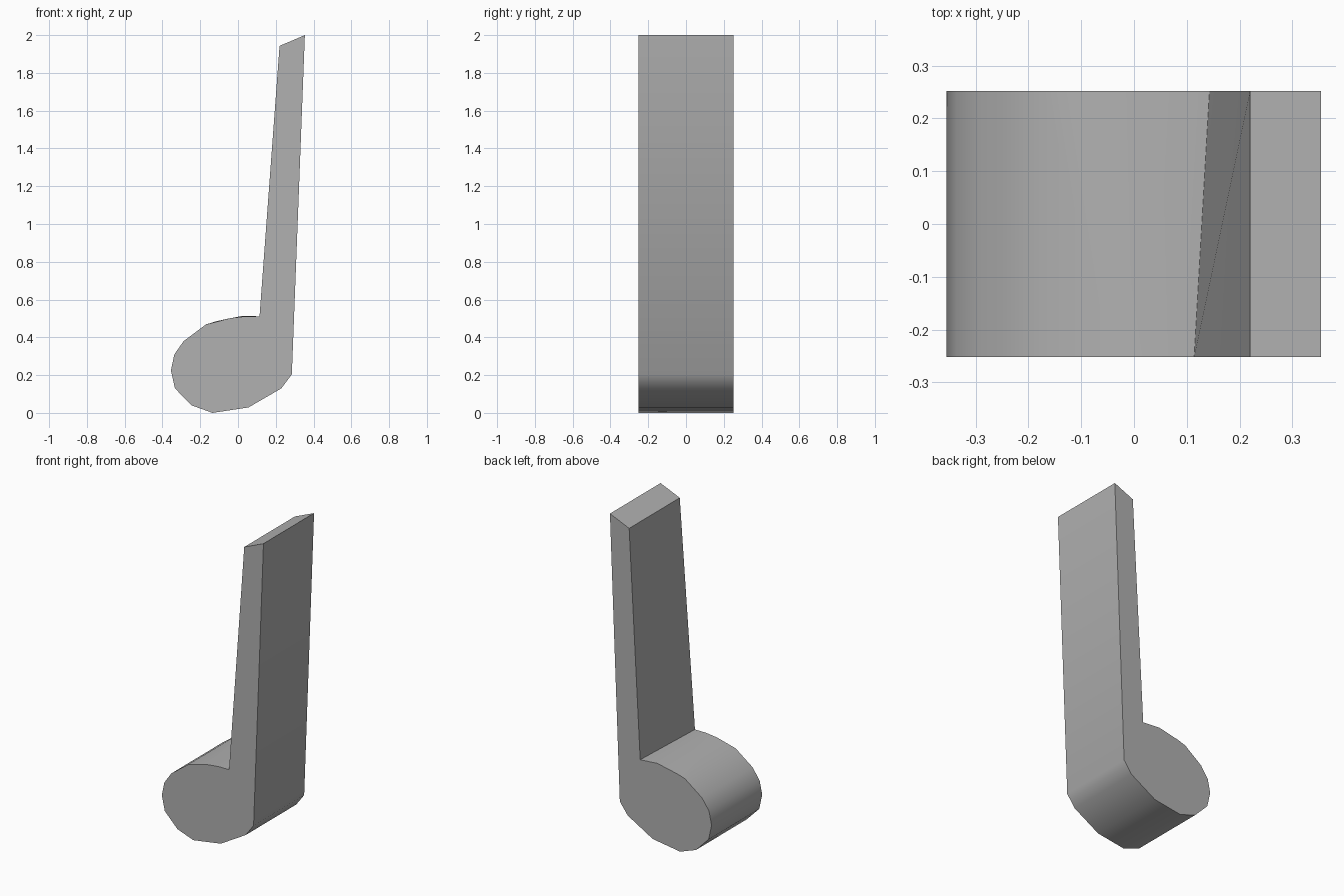
import bpy, bmesh, math

if "Cube" in bpy.data.objects:
    bpy.data.objects.remove(bpy.data.objects["Cube"])

# Outline shared by both end faces: left side of head, underside, right of stem, stem tip
shared = [(-.17, .468), (-.288, .38), (-.337, .31), (-.355, .225), (-.334, .13),
          (-.246, .04), (-.135, 0), (.056, .029), (.23, .13), (.285, .204),
          (.354, 2.0), (.22, 1.943)]
# Top of the head differs slightly between front and back
front_top = [(.114, .511), (.04, .511), (-.039, .502)]
back_top = [(.143, .505), (.024, .514), (-.12, .484)]

bm = bmesh.new()


def ring(points, y):
    return [bm.verts.new((x, y, z)) for x, z in points]


# End caps joined by side faces
front = ring(shared + front_top, -.252)
back = ring(shared + back_top, .252)
bm.faces.new(front)
bm.faces.new(back[::-1])
n = len(front)
for i in range(n):
    j = (i + 1) % n
    if i == 11:  # inner stem face is slightly twisted, so split it
        bm.faces.new((front[i], back[i], front[j]))
        bm.faces.new((back[i], back[j], front[j]))
    else:
        bm.faces.new((front[i], back[i], back[j], front[j]))
bmesh.ops.recalc_face_normals(bm, faces=bm.faces)

mesh = bpy.data.meshes.new("note_shaped_block")
bm.to_mesh(mesh)
bm.free()
block = bpy.data.objects.new("note_shaped_block", mesh)
bpy.context.collection.objects.link(block)

# Mid grey surface
grey = bpy.data.materials.new("mid_grey")
grey.diffuse_color = (.44, .44, .44, 1)
grey.use_nodes = True
grey.node_tree.nodes["Principled BSDF"].inputs["Base Color"].default_value = grey.diffuse_color
mesh.materials.append(grey)

# Smooth round head, sharp stem and rims
bpy.context.view_layer.objects.active = block
block.select_set(True)
bpy.ops.object.shade_smooth_by_angle(angle=math.radians(40))
